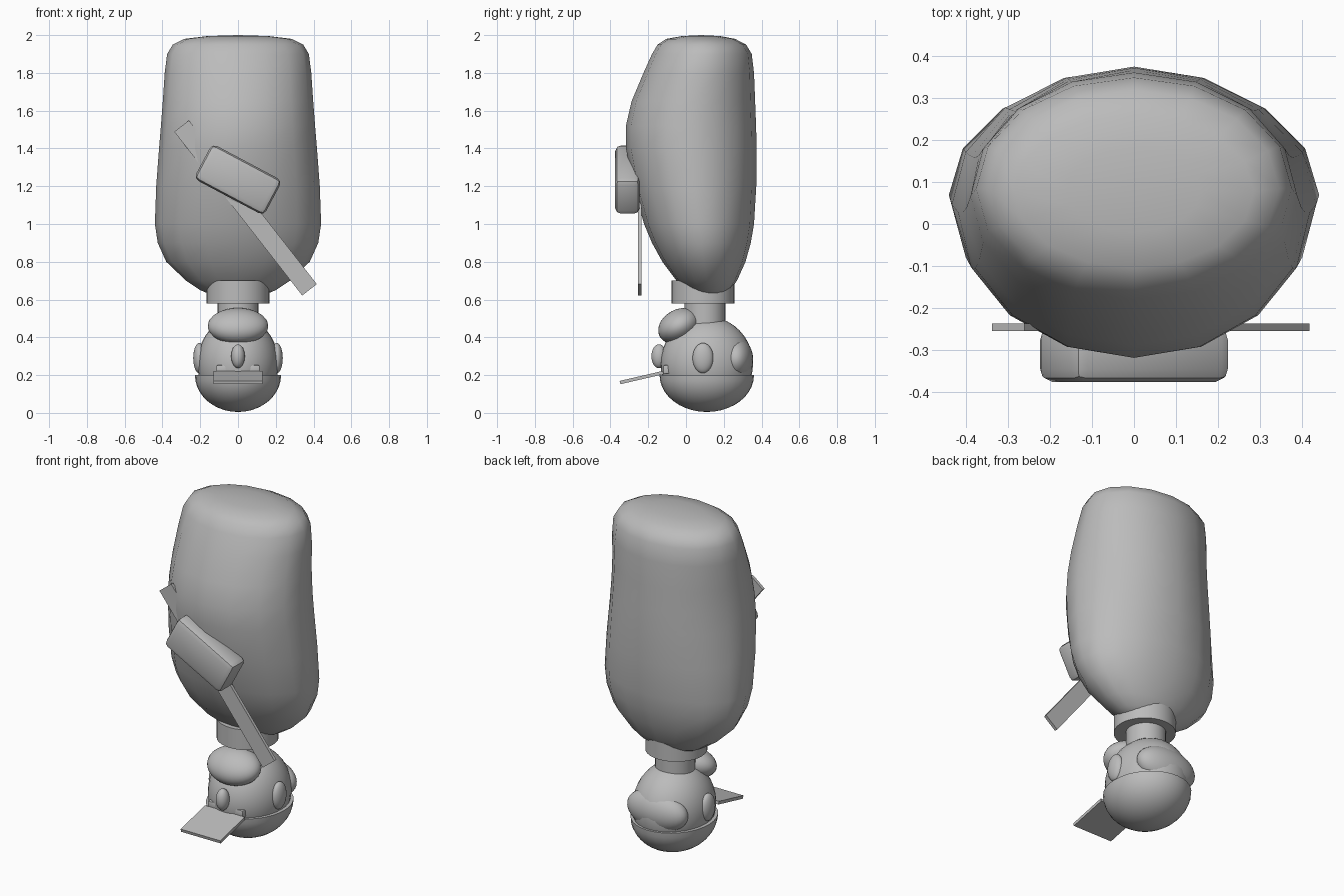
import bpy, bmesh, math
from mathutils import Matrix, Vector

cube = bpy.data.objects.get("Cube")
if cube:
    bpy.data.objects.remove(cube, do_unlink=True)

grey = bpy.data.materials.new("plain grey")
grey.use_nodes = True
GREY = (0.5, 0.5, 0.5, 1)
grey.diffuse_color = GREY
grey.node_tree.nodes["Principled BSDF"].inputs["Base Color"].default_value = GREY


def finish(name, bm, smooth=40):
    bmesh.ops.recalc_face_normals(bm, faces=bm.faces[:])
    mesh = bpy.data.meshes.new(name)
    bm.to_mesh(mesh)
    bm.free()
    mesh.materials.append(grey)
    obj = bpy.data.objects.new(name, mesh)
    bpy.context.collection.objects.link(obj)
    if smooth:
        bpy.ops.object.select_all(action="DESELECT")
        obj.select_set(True)
        bpy.context.view_layer.objects.active = obj
        bpy.ops.object.shade_smooth_by_angle(angle=math.radians(smooth))
    return obj


def placed(loc, size, axis="X", degrees=0):
    return (Matrix.Translation(loc) @ Matrix.Rotation(math.radians(degrees), 4, axis)
            @ Matrix.Diagonal((*size, 1)))


def ball(name, loc, radii, tilt=0, keep=0):
    """Ellipsoid; keep=1 or -1 leaves only the upper or lower half."""
    bm = bmesh.new()
    bmesh.ops.create_uvsphere(bm, u_segments=32, v_segments=20, radius=1)
    if keep:
        bmesh.ops.bisect_plane(bm, geom=bm.verts[:] + bm.edges[:] + bm.faces[:],
                               plane_co=(0, 0, 0), plane_no=(0, 0, -keep),
                               clear_outer=True)
        bmesh.ops.holes_fill(bm, edges=[e for e in bm.edges if e.is_boundary])
    bm.transform(placed(loc, radii, "X", tilt))
    return finish(name, bm)


def box(name, loc, size, axis="X", degrees=0, bevel=0):
    bm = bmesh.new()
    bmesh.ops.create_cube(bm, size=1)
    bm.transform(placed(loc, size, axis, degrees))
    if bevel:
        bmesh.ops.bevel(bm, geom=bm.edges[:], offset=bevel, segments=2,
                        profile=0.5, affect="EDGES")
    return finish(name, bm, 30 if bevel else 0)


def cylinder(name, y, z0, z1, radius):
    bm = bmesh.new()
    bmesh.ops.create_cone(bm, cap_ends=True, segments=32, radius1=radius,
                          radius2=radius, depth=z1 - z0)
    bm.transform(Matrix.Translation((0, y, (z0 + z1) / 2)))
    return finish(name, bm)


# Body: oval rings as (height, half width, front y, back y)
RINGS = [
    (0.62, 0.13, 0.06, 0.20), (0.65, 0.20, 0.01, 0.235), (0.70, 0.275, -0.05, 0.27),
    (0.80, 0.38, -0.125, 0.315), (0.90, 0.425, -0.18, 0.343), (1.0, 0.44, -0.222, 0.36),
    (1.2, 0.433, -0.28, 0.372), (1.4, 0.418, -0.318, 0.374), (1.52, 0.408, -0.318, 0.371),
    (1.65, 0.398, -0.288, 0.366), (1.8, 0.388, -0.225, 0.36), (1.9, 0.375, -0.18, 0.348),
    (1.95, 0.345, -0.15, 0.318), (1.98, 0.285, -0.105, 0.26), (1.995, 0.16, -0.02, 0.18),
]
SIDES = 16
bm = bmesh.new()
loops = []
for z, half, front, back in RINGS:
    mid, depth = (front + back) / 2, (back - front) / 2
    loops.append([bm.verts.new((half * math.cos(a), mid + depth * math.sin(a), z))
                  for a in (math.tau * i / SIDES for i in range(SIDES))])
for low, high in zip(loops, loops[1:]):
    for i in range(SIDES):
        j = (i + 1) % SIDES
        bm.faces.new((low[i], low[j], high[j], high[i]))
for loop, z in ((loops[0], 0.61), (loops[-1], 2.0)):
    centre = sum((v.co for v in loop), Vector()) / SIDES
    tip = bm.verts.new((0, centre.y, z))
    for i in range(SIDES):
        bm.faces.new((loop[i], loop[(i + 1) % SIDES], tip))
finish("body", bm, 80)

# Collar and neck
cylinder("collar", 0.09, 0.58, 0.70, 0.167)
cylinder("neck", 0.10, 0.45, 0.62, 0.108)

# Head, chin, hair and cap
ball("head", (0, 0.11, 0.26), (0.215, 0.245, 0.25))
ball("chin", (0, -0.035, 0.46), (0.16, 0.118, 0.088), tilt=28)
ball("back_hair", (0, 0.265, 0.285), (0.19, 0.09, 0.115))
ball("cap", (0, 0.11, 0.2), (0.228, 0.25, 0.195), keep=-1)
box("cap_visor", (0, -0.235, 0.187), (0.26, 0.235, 0.018), "X", 13)

# Nose, ears and brows
ball("nose", (0, -0.143, 0.3), (0.036, 0.04, 0.063))
for side, sign in (("left", 1), ("right", -1)):
    ball(side + "_ear", (sign * 0.205, 0.09, 0.29), (0.032, 0.055, 0.08))
    box(side + "_brow", (sign * 0.075, -0.095, 0.23), (0.08, 0.05, 0.045), bevel=0.006)

# Pouch on its slanted strap
box("pouch", (0, -0.31, 1.235), (0.42, 0.13, 0.21), "Y", 28, bevel=0.03)
box("strap", (0.04, -0.245, 1.085), (1.10, 0.018, 0.098), "Y", 52)
